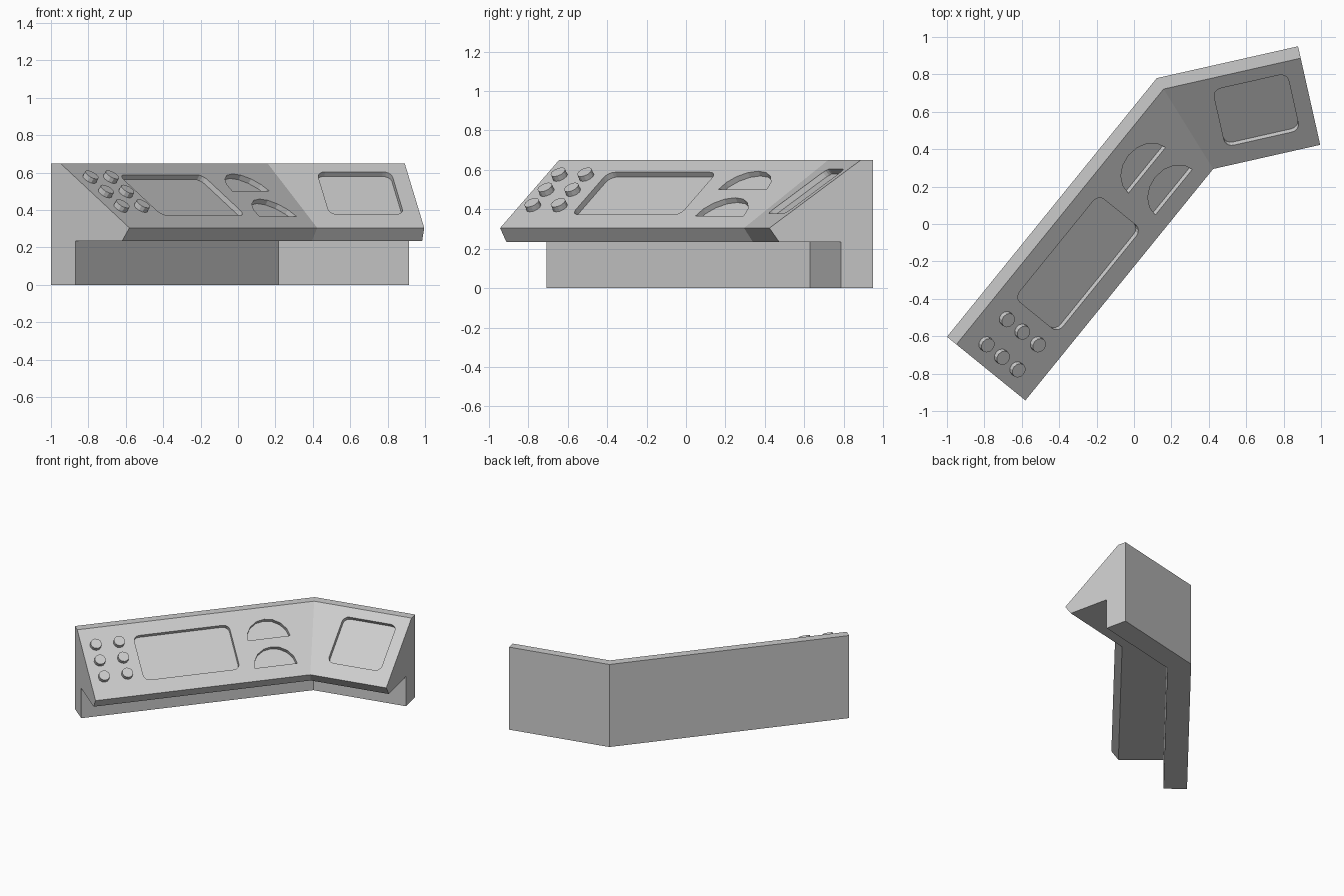
import bpy, bmesh, math
from mathutils import Vector, Matrix

if "Cube" in bpy.data.objects:
    bpy.data.objects.remove(bpy.data.objects["Cube"])

# plan of the back wall and console cross-section (depth from back, height)
LEFT, BEND, RIGHT = Vector((-1, -.603, 0)), Vector((.122, .78, 0)), Vector((.877, .95, 0))
PROFILE = [(0, 0), (.168, 0), (.168, .235), (.49, .235), (.54, .305), (.065, .65), (0, .65)]
RIDGE, FRONT = PROFILE[5], PROFILE[4]
SLOPE = (FRONT[1] - RIDGE[1]) / (FRONT[0] - RIDGE[0])
COS = 1 / math.hypot(1, SLOPE)
DEPTH = .03


def outward(a, b):
    t = (b - a).normalized()
    return Vector((t.y, -t.x, 0))


NA, NB = outward(LEFT, BEND), outward(BEND, RIGHT)
MITER = (NA + NB) / (1 + NA.dot(NB))


def panel_frame(a, b, u, d):
    """Matrix on the sloped panel: x along, y up the slope, z outward."""
    x, n = (b - a).normalized(), outward(a, b)
    y = (-n + Vector((0, 0, -SLOPE))).normalized()
    z = x.cross(y)
    p = a + x * u + n * d + Vector((0, 0, RIDGE[1] + (d - RIDGE[0]) * SLOPE))
    m = Matrix((x, y, z)).transposed().to_4x4()
    m.translation = p
    return m


def make(name, bm):
    bmesh.ops.recalc_face_normals(bm, faces=bm.faces)
    me = bpy.data.meshes.new(name)
    bm.to_mesh(me)
    bm.free()
    ob = bpy.data.objects.new(name, me)
    bpy.context.collection.objects.link(ob)
    return ob


def prism(name, outline, z0, z1, matrix):
    bm = bmesh.new()
    lo = [bm.verts.new((x, y, z0)) for x, y in outline]
    hi = [bm.verts.new((x, y, z1)) for x, y in outline]
    bm.faces.new(lo)
    bm.faces.new(hi)
    n = len(outline)
    for i in range(n):
        j = (i + 1) % n
        bm.faces.new((lo[i], lo[j], hi[j], hi[i]))
    bm.transform(matrix)
    return make(name, bm)


def arc(cx, cy, r, a0, a1, n):
    return [(cx + r * math.cos(math.radians(a0 + (a1 - a0) * i / n)),
             cy + r * math.sin(math.radians(a0 + (a1 - a0) * i / n))) for i in range(n + 1)]


def rounded(w, h, r):
    pts = []
    for k, (sx, sy) in enumerate([(1, 1), (-1, 1), (-1, -1), (1, -1)]):
        pts += arc(sx * (w / 2 - r), sy * (h / 2 - r), r, 90 * k, 90 * k + 90, 4)
    return pts


# console body: the profile swept along the bent wall
bm = bmesh.new()
rings = [[bm.verts.new(o + n * d + Vector((0, 0, z))) for d, z in PROFILE]
         for o, n in ((LEFT, NA), (BEND, MITER), (RIGHT, NB))]
for r, s in zip(rings, rings[1:]):
    for i in range(len(PROFILE)):
        j = (i + 1) % len(PROFILE)
        bm.faces.new((r[i], r[j], s[j], s[i]))
bm.faces.new(rings[0])
bm.faces.new(rings[-1])
body = make("console_body", bm)

# recesses: two screens and two half-round gauges
cutters = []
for name, a, b, u0, u1, d0, d1 in (("main_screen_cutter", LEFT, BEND, .39, 1.10, .15, .447),
                                   ("side_screen_cutter", BEND, RIGHT, .278, .685, .128, .44)):
    m = panel_frame(a, b, (u0 + u1) / 2, (d0 + d1) / 2)
    cutters.append(prism(name, rounded(u1 - u0, (d1 - d0) / COS, .045), -DEPTH, .05, m))
for d in (.27, .455):
    cutters.append(prism("gauge_cutter", arc(0, 0, .157, 0, 180, 8), -DEPTH, .05,
                         panel_frame(LEFT, BEND, 1.365, d)))
for c in cutters:
    mod = body.modifiers.new("recess", 'BOOLEAN')
    mod.operation, mod.solver, mod.object = 'DIFFERENCE', 'EXACT', c
    c.hide_render = True
bpy.context.view_layer.update()
baked = bpy.data.meshes.new_from_object(body.evaluated_get(bpy.context.evaluated_depsgraph_get()))
body.modifiers.clear()
body.data = baked
for c in cutters:
    bpy.data.objects.remove(c)

# raised round buttons, two columns of three
for u in (.102, .275):
    for d in (.182, .288, .395):
        prism("button", arc(0, 0, .04, 0, 330, 11), -.01, DEPTH, panel_frame(LEFT, BEND, u, d))
